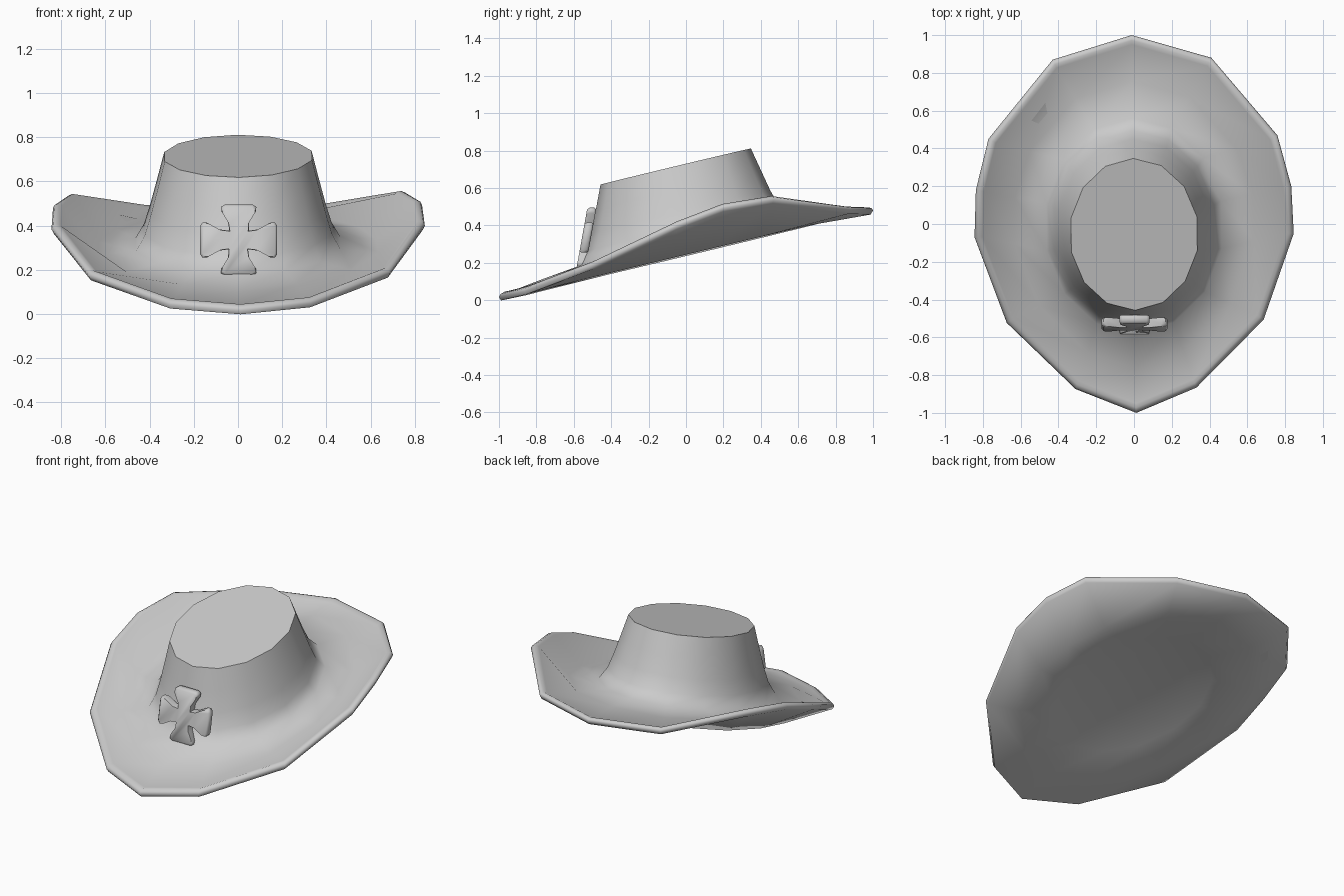
import bpy, bmesh, math

cube = bpy.data.objects.get("Cube")
if cube:
    bpy.data.objects.remove(cube, do_unlink=True)

grey = bpy.data.materials.new("felt grey")
grey.use_nodes = True
grey.diffuse_color = (0.6, 0.6, 0.6, 1)
grey.node_tree.nodes["Principled BSDF"].inputs["Base Color"].default_value = (0.6, 0.6, 0.6, 1)

SIDES = 14


def skin(bm, rings):
    """Join matching rings of points into a closed body."""
    loops = [[bm.verts.new(p) for p in ring] for ring in rings]
    for a, b in zip(loops, loops[1:]):
        for k in range(len(a)):
            n = (k + 1) % len(a)
            bm.faces.new((a[k], a[n], b[n], b[k]))
    bm.faces.new(loops[0])
    bm.faces.new(loops[-1])


def build(name, rings, angle):
    bm = bmesh.new()
    skin(bm, rings)
    bmesh.ops.recalc_face_normals(bm, faces=bm.faces[:])
    mesh = bpy.data.meshes.new(name)
    bm.to_mesh(mesh)
    bm.free()
    mesh.materials.append(grey)
    ob = bpy.data.objects.new(name, mesh)
    bpy.context.collection.objects.link(ob)
    bpy.ops.object.select_all(action='DESELECT')
    ob.select_set(True)
    bpy.context.view_layer.objects.active = ob
    bpy.ops.object.shade_smooth_by_angle(angle=math.radians(angle))


def lean(p):
    """Tip the hat forward, with a slight sideways tilt and turn."""
    x, y, z = p
    return (x - 0.012 * y, y + 0.012 * x, z + 0.24 * y + 0.009 * x)


def oval(half_width, front, back, z):
    mid, half = (front + back) / 2, (back - front) / 2
    ring = []
    for k in range(SIDES):
        a = math.tau * k / SIDES
        ring.append((half_width * math.sin(a), mid + half * math.cos(a), z))
    return ring


# Brim edge from back to front on the left side, mirrored to the right
half_edge = [(0, 1.0, 0.255), (0.42, 0.875, 0.285), (0.765, 0.46, 0.435),
             (0.835, 0.19, 0.455), (0.845, -0.06, 0.42), (0.68, -0.515, 0.315),
             (0.32, -0.87, 0.268), (0, -1.0, 0.27)]
edge = half_edge + [(-x, y, z) for x, y, z in half_edge[-2:0:-1]]


def edge_ring(scale, dz):
    return [(x * scale, y * scale, z + dz) for x, y, z in edge]


def between(a, b, t, z):
    """Outline part way between two rings, at one height."""
    return [(p[0] + (q[0] - p[0]) * t, p[1] + (q[1] - p[1]) * t, z) for p, q in zip(a, b)]


# Crown, brim and hollow underside as one continuous skin
base = oval(0.475, -0.58, 0.56, 0.32)
lip = edge_ring(0.95, 0.0)
hollow = oval(0.42, -0.52, 0.50, 0.27)
rings = [
    oval(0.342, -0.457, 0.347, 0.728),
    oval(0.375, -0.482, 0.40, 0.60),
    oval(0.407, -0.507, 0.45, 0.48),
    oval(0.435, -0.535, 0.495, 0.39),
    base,
    between(base, lip, 0.5, 0.297),
    lip,
    edge_ring(0.972, 0.008),
    edge_ring(0.992, 0.0),
    edge_ring(1.0, -0.014),
    edge_ring(0.988, -0.034),
    between(hollow, lip, 0.55, 0.24),
    hollow,
    oval(0.28, -0.36, 0.34, 0.295),
]
build("hat", [[lean(p) for p in ring] for ring in rings], 62)

# Flared cross badge: one arm outline turned four times
arm = [(-0.042, 0.042), (-0.048, 0.08), (-0.078, 0.13), (-0.08, 0.15), (-0.064, 0.16),
       (0.064, 0.16), (0.08, 0.15), (0.078, 0.13), (0.048, 0.08)]
outline = []
for c, s, stretch in ((1, 0, 1), (0, -1, 1.09), (-1, 0, 1), (0, 1, 1.09)):
    outline += [((x * c - y * s) * stretch, x * s + y * c) for x, y in arm]

layers = []
for scale, depth in ((0.94, 0.024), (1, 0.014), (1, -0.012), (0.94, -0.024)):
    layers.append([(x * scale + 0.003, -0.532 + 0.18 * z * scale + depth, 0.335 + z * scale)
                   for x, z in outline])
build("cross_badge", layers, 60)
